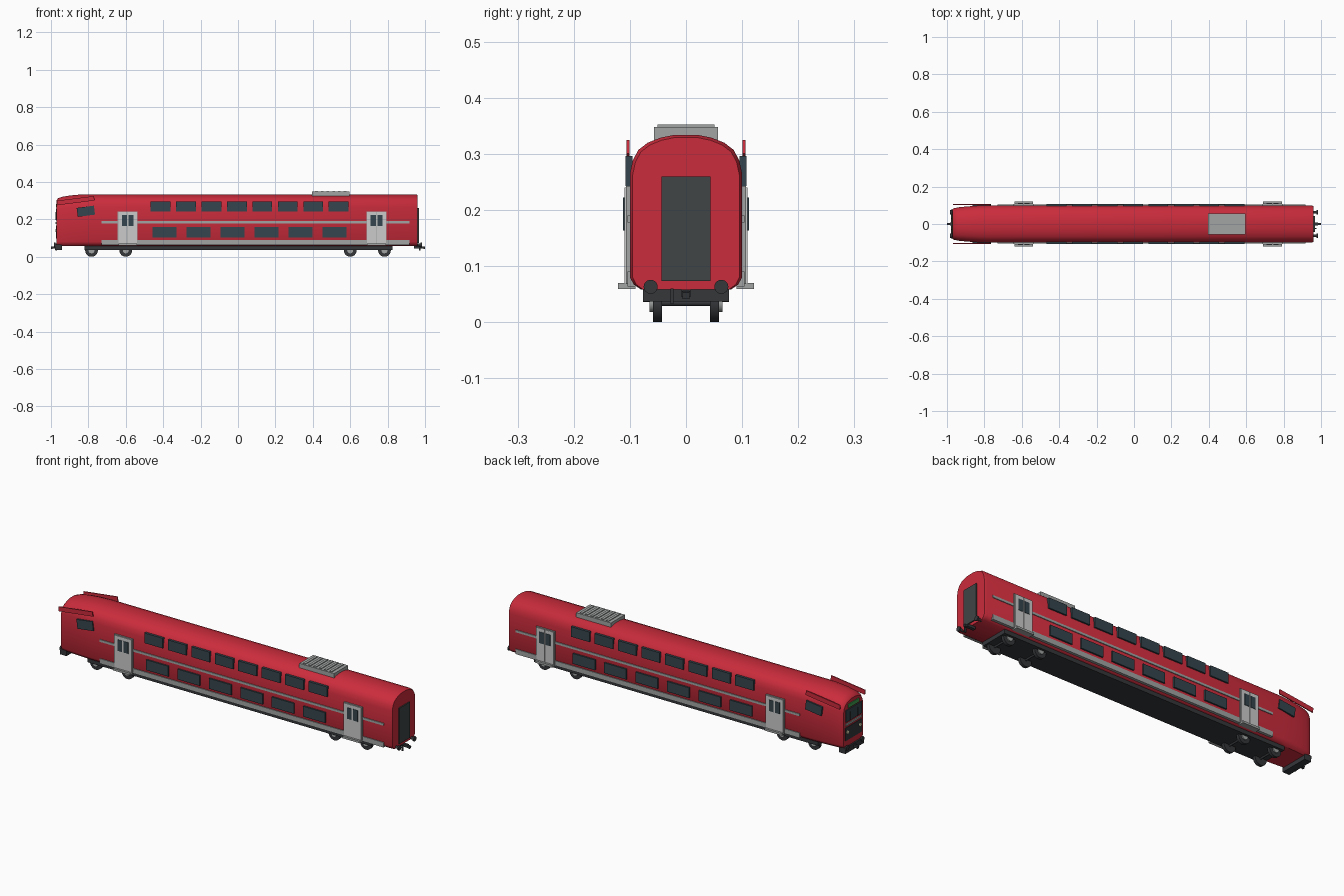
import bpy, bmesh, math
from mathutils import Matrix

if "Cube" in bpy.data.objects:
    bpy.data.objects.remove(bpy.data.objects["Cube"])


def mat(name, rgb):
    m = bpy.data.materials.new(name)
    m.diffuse_color = (*rgb, 1)
    m.use_nodes = True
    m.node_tree.nodes["Principled BSDF"].inputs["Base Color"].default_value = m.diffuse_color
    return m


RED = mat("red_paint", (0.60, 0.025, 0.045))
GLASS = mat("dark_glass", (0.035, 0.06, 0.075))
GREY = mat("grey_trim", (0.36, 0.37, 0.37))
LIGHT = mat("door_grey", (0.55, 0.55, 0.55))
DARK = mat("dark_metal", (0.035, 0.038, 0.042))
RUBBER = mat("gangway_grey", (0.05, 0.058, 0.058))
GREEN = mat("display_green", (0.05, 0.35, 0.08))
LAMP = mat("lamp", (0.9, 0.85, 0.55))


def finish(name, bm, m, smooth=None):
    bmesh.ops.recalc_face_normals(bm, faces=bm.faces)
    me = bpy.data.meshes.new(name)
    bm.to_mesh(me)
    bm.free()
    o = bpy.data.objects.new(name, me)
    bpy.context.collection.objects.link(o)
    me.materials.append(m)
    if smooth:
        bpy.ops.object.select_all(action='DESELECT')
        o.select_set(True)
        bpy.context.view_layer.objects.active = o
        bpy.ops.object.shade_smooth_by_angle(angle=math.radians(smooth))
    return o


def box(name, x, y, z, m, tilt=0):
    """Box from (min, max) ranges, optionally tilted about y."""
    bm = bmesh.new()
    lo, hi = zip(x, y, z)
    c = [(a + b) / 2 for a, b in zip(lo, hi)]
    size = [b - a for a, b in zip(lo, hi)]
    M = Matrix.Translation(c) @ Matrix.Rotation(tilt, 4, 'Y') @ Matrix.Diagonal((*size, 1))
    bmesh.ops.create_cube(bm, size=1, matrix=M)
    return finish(name, bm, m)


def both_sides(name, x, y, z, m, tilt=0):
    box(name + "_front", x, (-y[1], -y[0]), z, m, tilt)
    box(name + "_back", x, y, z, m, tilt)


def cyl(name, c, r, length, axis, m, n=24):
    bm = bmesh.new()
    R = Matrix.Rotation(math.pi / 2, 4, 'X' if axis == 'Y' else 'Y')
    bmesh.ops.create_cone(bm, cap_ends=True, segments=n, radius1=r, radius2=r,
                          depth=length, matrix=Matrix.Translation(c) @ R)
    return finish(name, bm, m, 40)


# Car body: cross-section lofted along x, tapering into the cab nose
half = [(0.08, 0.058), (0.093, 0.067), (0.1, 0.08), (0.1, 0.265), (0.095, 0.288),
        (0.085, 0.307), (0.068, 0.32), (0.045, 0.329), (0.02, 0.334)]
profile = half + [(-y, z) for y, z in reversed(half)]
sections = [(-0.97, 0.80, 0.76), (-0.962, 0.84, 0.84), (-0.94, 0.89, 0.90),
            (-0.90, 0.93, 0.95), (-0.85, 0.97, 0.985), (-0.79, 1, 1),
            (0.95, 1, 1), (0.961, 0.95, 0.965)]
bm = bmesh.new()
rings = []
for x, w, h in sections:
    rings.append([bm.verts.new((x, y * w, z if z < 0.2 else 0.2 + (z - 0.2) * h))
                  for y, z in profile])
n = len(profile)
for a, b in zip(rings, rings[1:]):
    for i in range(n):
        bm.faces.new((a[i], a[(i + 1) % n], b[(i + 1) % n], b[i]))
bm.faces.new(rings[0])
bm.faces.new(rings[-1])
finish("car_body", bm, RED, 35)

# Side bands
both_sides("waist_stripe", (-0.73, 0.917), (0.096, 0.104), (0.178, 0.19), GREY)
both_sides("sill_band", (-0.73, 0.917), (0.09, 0.104), (0.064, 0.09), GREY)

# Windows
for i in range(8):
    x = -0.414 + 0.136 * i
    both_sides(f"upper_window_{i}", (x - 0.053, x + 0.053), (0.095, 0.108), (0.243, 0.296), GLASS)
for i in range(6):
    x = -0.393 + 0.182 * i
    both_sides(f"lower_window_{i}", (x - 0.064, x + 0.064), (0.097, 0.108), (0.104, 0.158), GLASS)

# Doors with two leaves, windows and a step
for d, x in (("a", -0.59), ("b", 0.741)):
    both_sides(f"door_frame_{d}", (x - 0.053, x + 0.053), (0.095, 0.107), (0.068, 0.243), GREY)
    for s in (-1, 1):
        cx = x + s * 0.0255
        both_sides(f"door_leaf_{d}{s}", (cx - 0.0245, cx + 0.0245), (0.1, 0.11), (0.07, 0.24), LIGHT)
        wx = x + s * 0.018
        both_sides(f"door_window_{d}{s}", (wx - 0.0135, wx + 0.0135), (0.1, 0.112), (0.163, 0.222), GLASS)
    both_sides(f"door_step_{d}", (x - 0.05, x + 0.05), (0.09, 0.121), (0.059, 0.07), GREY)

# Cab side windows and brow fins
both_sides("cab_window", (-0.86, -0.767), (0.092, 0.106), (0.219, 0.267), GLASS, -0.13)
both_sides("cab_fin", (-0.967, -0.768), (0.101, 0.106), (0.288, 0.312), RED, -0.125)

# Cab face
box("cab_display", (-0.974, -0.96), (-0.045, 0.045), (0.263, 0.283), GREEN)
box("windscreen", (-0.974, -0.96), (-0.066, 0.066), (0.195, 0.257), GLASS)
box("cab_bar", (-0.975, -0.96), (-0.066, 0.066), (0.176, 0.186), GREY)
box("cab_lower_panel", (-0.973, -0.96), (-0.068, 0.068), (0.098, 0.166), DARK)
for s in (-1, 1):
    cyl(f"headlamp_{s}", (-0.972, s * 0.052, 0.14), 0.009, 0.01, 'X', LAMP, 16)
    y = s * 0.03
    box(f"wiper_{s}", (-0.977, -0.972), (y - 0.002, y + 0.002), (0.197, 0.24), DARK)

# Gangway door on the flat end
box("end_door", (0.95, 0.967), (-0.044, 0.044), (0.073, 0.26), RUBBER)

# Roof unit with slats
box("roof_unit", (0.395, 0.597), (-0.057, 0.057), (0.325, 0.348), GREY)
for i in range(6):
    x = 0.42 + 0.0304 * i
    box(f"roof_slat_{i}", (x - 0.007, x + 0.007), (-0.051, 0.051), (0.346, 0.352), GREY)

# Underframe and nose plough
box("underframe", (-0.82, 0.826), (-0.077, 0.077), (0.037, 0.066), DARK)
box("plough", (-0.978, -0.94), (-0.077, 0.077), (0.036, 0.066), DARK)

# Wheels, axles and axle boxes
for i, x in enumerate((-0.783, -0.6, 0.6, 0.783)):
    cyl(f"axle_{i}", (x, 0, 0.034), 0.005, 0.1, 'Y', DARK, 12)
    for s in (-1, 1):
        cyl(f"wheel_{i}_{s}", (x, s * 0.051, 0.034), 0.034, 0.016, 'Y', DARK, 32)
        cyl(f"hub_{i}_{s}", (x, s * 0.06, 0.034), 0.016, 0.01, 'Y', GREY, 20)

# Buffers and couplers at both ends
for e in (-1, 1):
    for s in (-1, 1):
        cyl(f"buffer_stem_{e}_{s}", (e * 0.965, s * 0.063, 0.063), 0.007, 0.03, 'X', DARK, 16)
        cyl(f"buffer_head_{e}_{s}", (e * 0.979, s * 0.063, 0.063), 0.0125, 0.007, 'X', DARK, 24)
    xs = sorted((e * 0.94, e * 0.985))
    box(f"coupler_bar_{e}", xs, (-0.008, 0.008), (0.045, 0.058), DARK)
    xs = sorted((e * 0.978, e * 1.0))
    box(f"coupler_hook_{e}", xs, (-0.006, 0.006), (0.043, 0.055), DARK, e * 0.15)
    xs = sorted((e * 0.968, e * 0.976))
    box(f"brake_hose_{e}", xs, (-0.028, -0.022), (0.032, 0.06), DARK)
